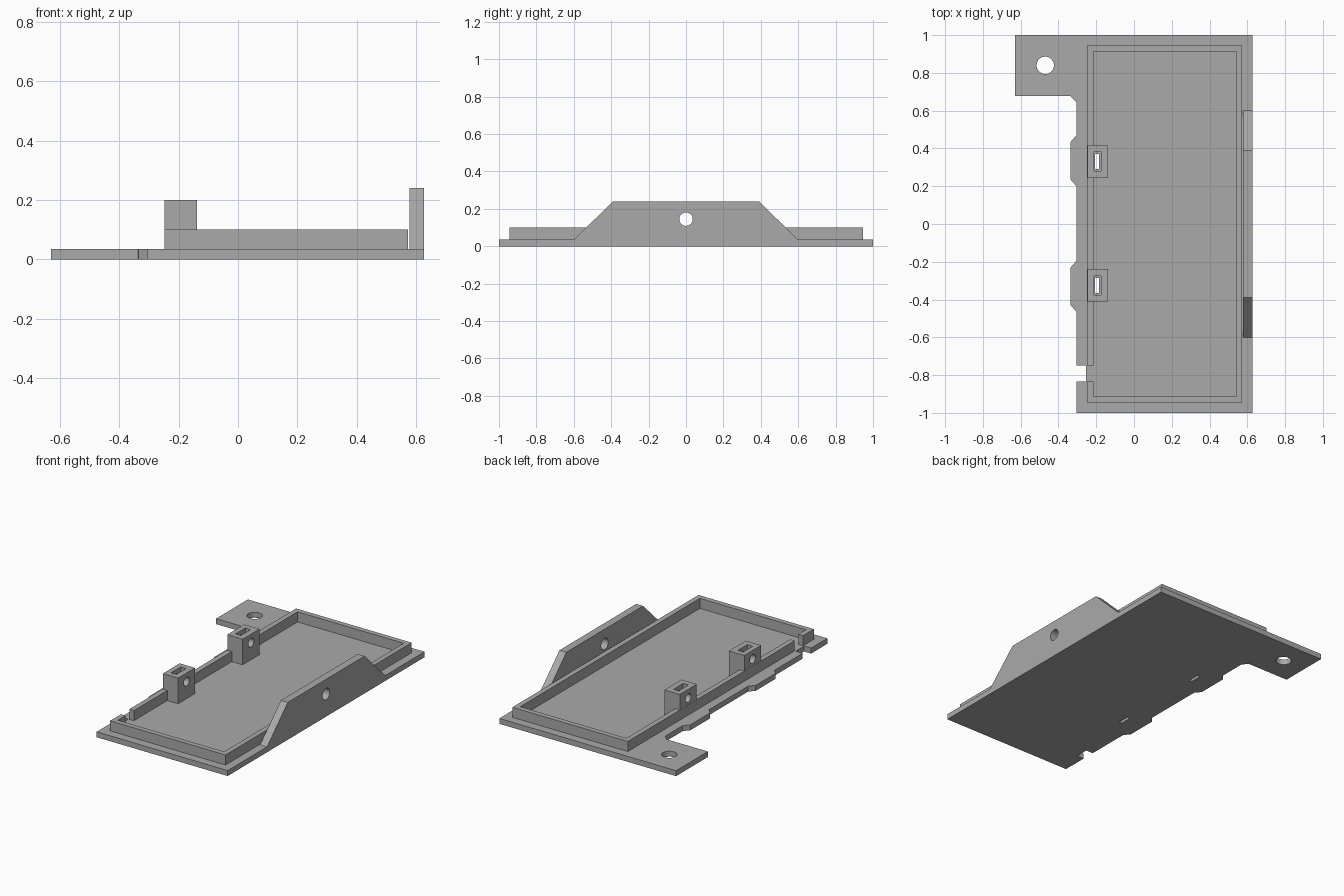
import bpy
import bmesh
from mathutils import Matrix, Vector

cube = bpy.data.objects.get("Cube")
if cube:
    bpy.data.objects.remove(cube, do_unlink=True)

grey = bpy.data.materials.new("light grey")
grey.use_nodes = True
grey.diffuse_color = (0.4, 0.4, 0.4, 1)
grey.node_tree.nodes["Principled BSDF"].inputs["Base Color"].default_value = (0.4, 0.4, 0.4, 1)

BASE = 0.035   # plate thickness
HOLE_Z = 0.145  # height of the hinge holes


def make(name, bm):
    bmesh.ops.recalc_face_normals(bm, faces=bm.faces)
    mesh = bpy.data.meshes.new(name)
    bm.to_mesh(mesh)
    bm.free()
    mesh.materials.append(grey)
    ob = bpy.data.objects.new(name, mesh)
    bpy.context.collection.objects.link(ob)
    return ob


def extrude(name, points, direction):
    """Solid made by sweeping a flat outline along a direction."""
    bm = bmesh.new()
    face = bm.faces.new([bm.verts.new(p) for p in points])
    out = bmesh.ops.extrude_face_region(bm, geom=[face])
    verts = [g for g in out["geom"] if isinstance(g, bmesh.types.BMVert)]
    bmesh.ops.translate(bm, verts=verts, vec=direction)
    return make(name, bm)


def box(name, low, high):
    bm = bmesh.new()
    low, high = Vector(low), Vector(high)
    bmesh.ops.create_cube(bm, size=1, matrix=Matrix.Translation((low + high) / 2)
                          @ Matrix.Diagonal((*(high - low), 1)))
    return make(name, bm)


def cylinder(name, centre, radius, length, axis):
    bm = bmesh.new()
    turn = Vector((0, 0, 1)).rotation_difference(Vector(axis)).to_matrix().to_4x4()
    bmesh.ops.create_cone(bm, cap_ends=True, segments=32, radius1=radius, radius2=radius,
                          depth=length, matrix=Matrix.Translation(centre) @ turn)
    return make(name, bm)


def cut(target, *cutters):
    """Subtract the cutters, then discard them."""
    bpy.context.view_layer.objects.active = target
    for cutter in cutters:
        mod = target.modifiers.new("cut", "BOOLEAN")
        mod.operation, mod.solver, mod.object = "DIFFERENCE", "EXACT", cutter
        bpy.ops.object.modifier_apply(modifier=mod.name)
        bpy.data.objects.remove(cutter, do_unlink=True)


# Base plate with corner tab, side bumps and edge notch
outline = [(-0.63, 1), (0.627, 1), (0.627, -1), (-0.305, -1),
           (-0.305, -0.835), (-0.255, -0.835), (-0.255, -0.75), (-0.305, -0.75)]
for y in (-0.33, 0.335):
    outline += [(-0.305, y - 0.135), (-0.335, y - 0.1), (-0.335, y + 0.1), (-0.305, y + 0.135)]
outline += [(-0.305, 0.645), (-0.337, 0.677), (-0.63, 0.677)]
plate = extrude("base_plate", [(x, y, 0) for x, y in outline], (0, 0, BASE))
cut(plate, cylinder("tab_hole", (-0.47, 0.84, 0), 0.046, 0.3, (0, 0, 1)))

# Raised rim, open at the notch
rim = box("rim", (-0.248, -0.945, BASE), (0.573, 0.945, 0.1))
cut(rim,
    box("rim_inside", (-0.215, -0.912, -0.1), (0.54, 0.912, 0.3)),
    box("rim_gap", (-0.4, -0.835, -0.1), (-0.1, -0.75, 0.3)))

# Hinge posts with a nut slot from above and a cross hole
for side, y in (("front", -0.325), ("back", 0.33)):
    post = box(side + "_post", (-0.247, y - 0.086, BASE), (-0.138, y + 0.086, 0.2))
    cut(post,
        box("slot", (-0.214, y - 0.05, -0.1), (-0.176, y + 0.05, 0.3)),
        cylinder("cross_hole", (-0.19, y, HOLE_Z), 0.028, 0.4, (1, 0, 0)))
    cut(rim, box("post_seat", (-0.247, y - 0.086, 0), (-0.138, y + 0.086, 0.3)))
    cut(plate, box("plate_slot", (-0.206, y - 0.04, -0.1), (-0.186, y + 0.04, 0.3)))

# Upright side flange with a central hole
flange = extrude("side_flange",
                 [(0.578, -0.6, BASE), (0.578, 0.6, BASE), (0.578, 0.39, 0.24), (0.578, -0.39, 0.24)],
                 (0.049, 0, 0))
cut(flange, cylinder("flange_hole", (0.6, 0, HOLE_Z), 0.036, 0.3, (1, 0, 0)))
